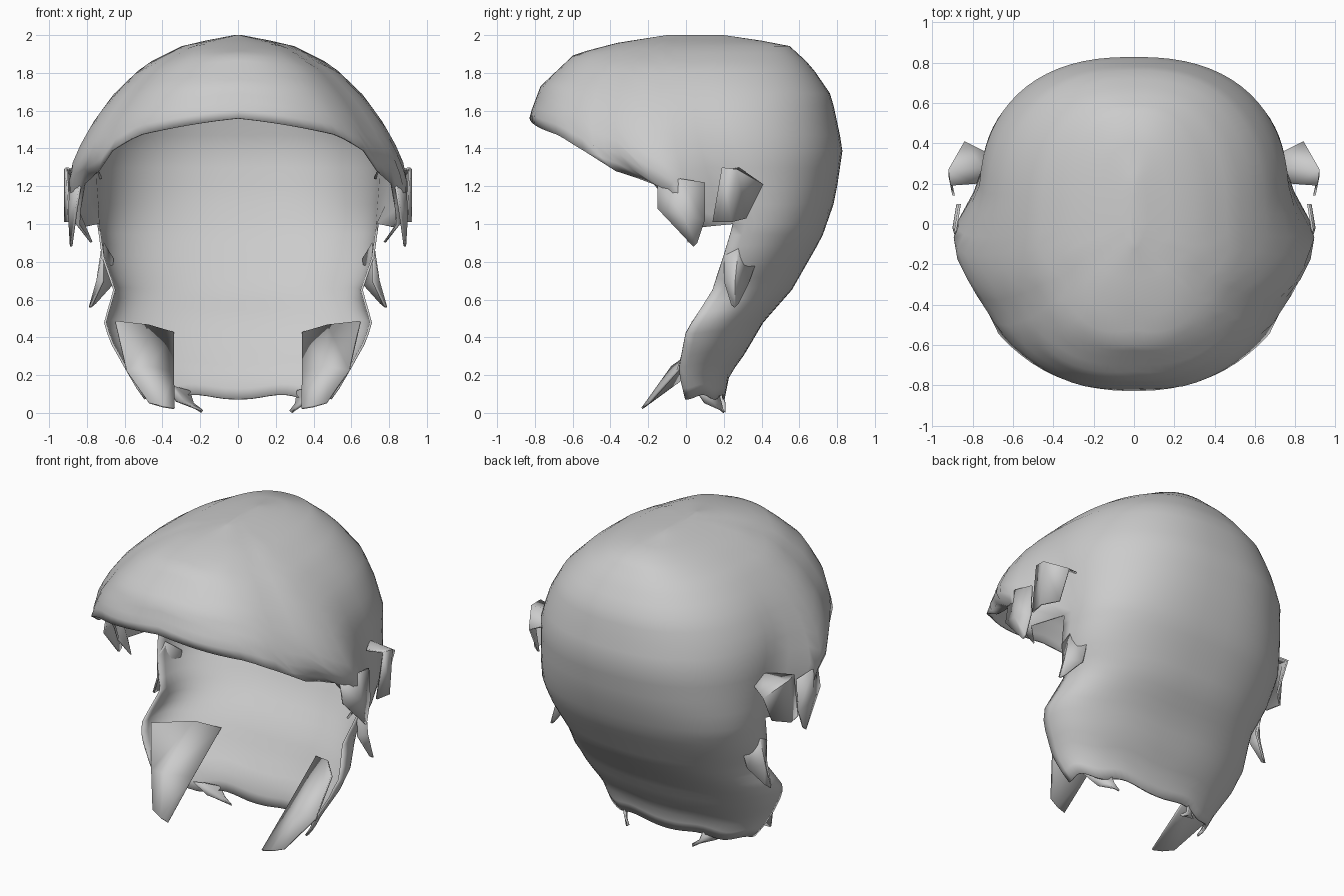
import bpy, bmesh, math

if "Cube" in bpy.data.objects:
    bpy.data.objects.remove(bpy.data.objects["Cube"])


def lerp(table, v):
    """Piecewise-linear lookup in a list of (key, value) sorted by key."""
    if v <= table[0][0]:
        return table[0][1]
    for (a, p), (b, q) in zip(table, table[1:]):
        if v <= b:
            return p + (q - p) * (v - a) / (b - a)
    return table[-1][1]


# Profiles by height: half width of front and back halves, front y, back y, middle y
LOW = [(0.03, .46), (.1, .52), (.22, .59), (.38, .68), (.48, .71), (.65, .66), (.82, .72)]
WIDTH_F = LOW + [(1.0, .88), (1.27, .91), (1.41, .85), (1.55, .77), (1.69, .66),
                 (1.84, .5), (1.95, .28), (2.0, .02)]
WIDTH_B = LOW + [(1.0, .745), (1.2, .76), (1.41, .77), (1.55, .73), (1.69, .65),
                 (1.84, .5), (1.95, .28), (2.0, .02)]
FRONT = [(.9, -.12), (1.1, -.25), (1.2, -.37), (1.28, -.62), (1.39, -.81), (1.57, -.83),
         (1.73, -.77), (1.9, -.59), (1.96, -.36), (2.0, -.1)]
BACK = [(.05, .2), (.2, .23), (.31, .31), (.48, .41), (.65, .56), (.93, .72), (1.13, .79),
        (1.4, .83), (1.68, .77), (1.84, .66), (1.95, .54), (2.0, .2)]
MID_B = [(.05, 0), (.22, -.04), (.43, 0), (.65, .14), (.8, .19), (1.0, .25), (1.25, .15), (1.5, .05)]
# Lower edge of the upper cap by angle from the front
HEM = [(0, 1.56), (37, 1.47), (50, 1.39), (55, 1.28), (65, 1.21), (70, 1.08),
       (80, .9), (85, .98), (90, 1.0)]


def shell_point(deg, z):
    a = abs(deg)
    s = min(1, max(0, (a - 81) / 14))
    s = s * s * (3 - 2 * s)
    if a == 90 and z <= 1.0:
        s = 1
    w = lerp(WIDTH_F, z) * (1 - s) + lerp(WIDTH_B, z) * s
    w *= lerp([(35, 1), (60, .96), (72, 1)], a)
    mid = .05 * (1 - s) + lerp(MID_B, z) * s
    c, n = math.cos(math.radians(a)), math.sin(math.radians(a))
    if a in (0, 180):
        n = 0
    x = w * n ** .833 * (1 if deg >= 0 else -1)
    end = lerp(FRONT, z) if c > 0 else lerp(BACK, z)
    c = 0 if a == 90 else c
    return (x, mid + (end - mid) * abs(c) ** .833, z)


def finish(bm, name, thickness):
    bmesh.ops.remove_doubles(bm, verts=bm.verts, dist=.0005)
    bmesh.ops.recalc_face_normals(bm, faces=bm.faces)
    mesh = bpy.data.meshes.new(name)
    bm.to_mesh(mesh)
    bm.free()
    ob = bpy.data.objects.new(name, mesh)
    bpy.context.collection.objects.link(ob)
    sol = ob.modifiers.new("thickness", 'SOLIDIFY')
    sol.thickness = thickness
    sol.offset = -1
    bpy.ops.object.select_all(action='DESELECT')
    ob.select_set(True)
    bpy.context.view_layer.objects.active = ob
    bpy.ops.object.shade_smooth_by_angle(angle=math.radians(50))
    return ob


def grid_faces(bm, cols):
    for c, d in zip(cols, cols[1:]):
        for i in range(len(c) - 1):
            bm.faces.new((c[i], c[i + 1], d[i + 1], d[i]))


# Hair shell: full cap above the hem, and a back curtain below it
bm = bmesh.new()
ROWS = 16
cap = []
for deg in range(-180, 181, 5):
    hem = lerp(HEM, abs(deg))
    cap.append([bm.verts.new(shell_point(deg, 2 - (2 - hem) * (i / ROWS) ** 1.7))
                for i in range(ROWS + 1)])
grid_faces(bm, cap)
bm.faces.new([c[0] for c in cap[:-1]])
for side in (-1, 1):
    curtain = []
    for deg in range(90, 181, 5):
        bottom = .07 + .025 * math.sin(math.radians(deg * 4)) ** 2
        curtain.append([bm.verts.new(shell_point(side * deg, 1 - (1 - bottom) * i / 16))
                        for i in range(17)])
    grid_faces(bm, curtain)
finish(bm, "hair_shell", .012)


def strand(name, rows, sides=(1, -1)):
    """A folded lock of hair; each row is left edge, ridge, right edge."""
    bm = bmesh.new()
    for s in sides:
        grid_faces(bm, [[bm.verts.new((s * x, y, z)) for x, y, z in r] for r in rows])
    finish(bm, name, .012)


# Flared tuft behind each ear, rooted in the shell
strand("ear_tuft", [
    [(.78, .20, 1.28), (.75, .28, 1.30), (.72, .35, 1.25)],
    [(.91, .19, 1.30), (.92, .27, 1.29), (.84, .41, 1.21)],
    [(.90, .14, 1.01), (.92, .24, 1.01), (.84, .32, 1.03)]])

# Pointed lock in front of each ear
strand("ear_lock", [
    [(.84, -.15, 1.21), (.89, -.03, 1.24), (.87, .10, 1.22)],
    [(.86, -.15, 1.08), (.90, -.02, 1.05), (.88, .10, 1.02)],
    [(.885, .02, .9), (.89, .04, .88), (.885, .06, .9)]])

# Pointed lock on each side of the jaw
strand("jaw_lock", [
    [(.72, .20, .84), (.72, .28, .9), (.67, .38, .82)],
    [(.72, .20, .70), (.75, .26, .70), (.67, .33, .68)],
    [(.78, .24, .57), (.79, .26, .56), (.76, .28, .58)]])

# Long front locks sweeping forward from the inside of the curtain to the chin
strand("chin_lock", [
    [(.345, .32, .42), (.48, .24, .46), (.65, .04, .48)],
    [(.345, .03, .21), (.47, -.07, .24), (.59, -.04, .22)],
    [(.34, -.23, .02), (.40, -.22, .03), (.47, -.19, .05)]])

# Small uneven tips at the nape
strand("nape_tip_left", [
    [(.38, .08, .16), (.34, .14, .14), (.26, .19, .12)],
    [(.33, .15, .06), (.29, .18, .06), (.24, .21, .05)],
    [(.20, .20, .01), (.195, .21, 0), (.19, .21, .01)]], (-1,))
strand("nape_tip_right", [
    [(.44, .04, .14), (.38, .12, .13), (.32, .17, .12)],
    [(.36, .1, .05), (.34, .15, .05), (.31, .19, .05)],
    [(.30, .19, .01), (.29, .2, 0), (.28, .2, .01)]], (1,))
